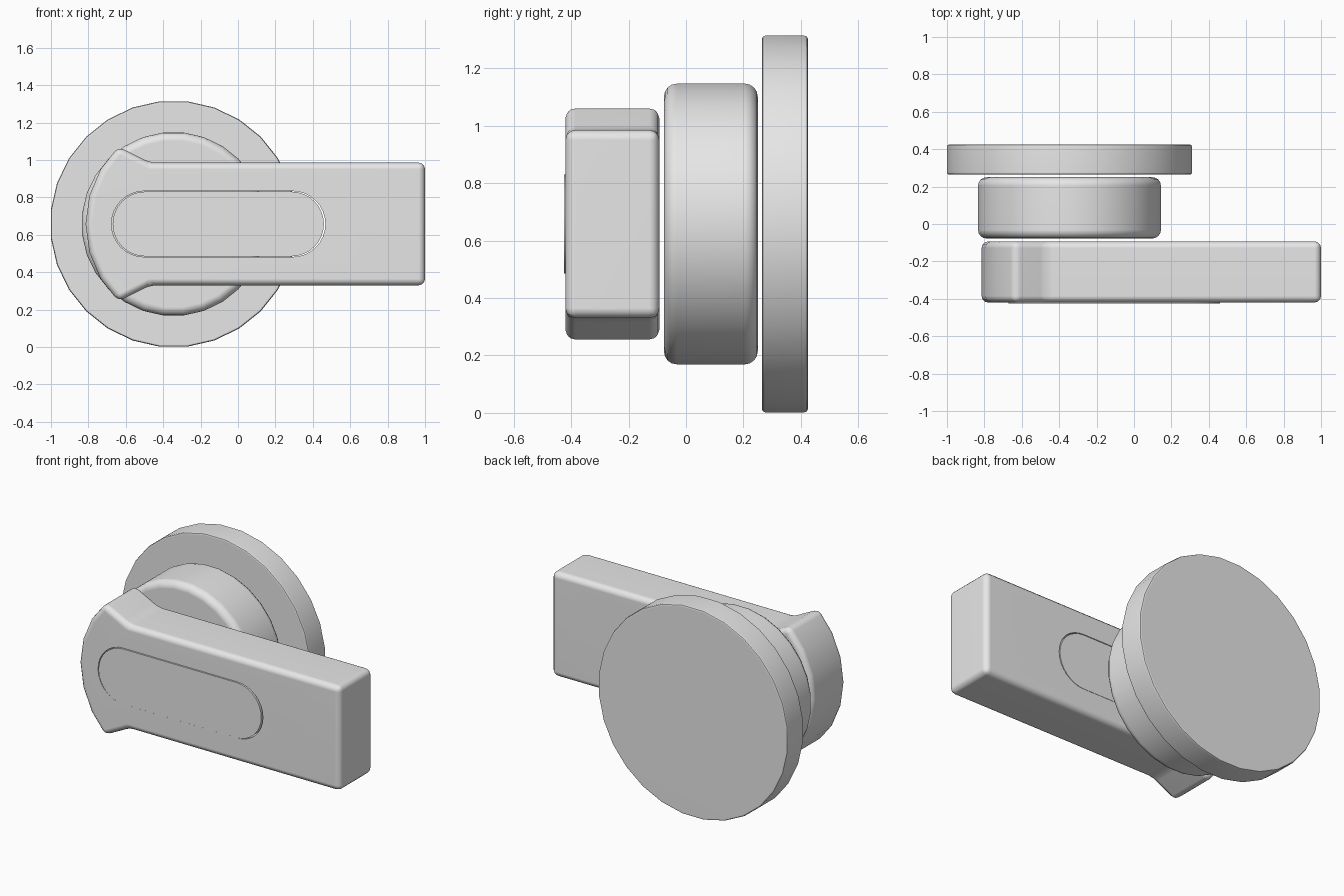
import bpy
import bmesh
from math import cos, sin, pi, radians

if "Cube" in bpy.data.objects:
    bpy.data.objects.remove(bpy.data.objects["Cube"], do_unlink=True)

CX, CZ = -0.345, 0.658      # shared turning axis, running along y

grey = bpy.data.materials.new("plain grey")
grey.use_nodes = True
grey.diffuse_color = (0.8, 0.8, 0.8, 1)
grey.node_tree.nodes["Principled BSDF"].inputs["Base Color"].default_value = (0.8, 0.8, 0.8, 1)


def arc(cx, cz, r, start, end, steps):
    """Points along a circular arc in the x-z plane, angles in degrees."""
    angles = [radians(start + (end - start) * i / steps) for i in range(steps + 1)]
    return [(cx + r * cos(a), cz + r * sin(a)) for a in angles]


def disc(r, sides=28):
    half = 180 / sides
    return arc(CX, CZ, r, half, 360 + half, sides)[:-1]


def pill(x0, x1, r):
    return arc(x1 - r, CZ, r, -90, 90, 16) + arc(x0 + r, CZ, r, 90, 270, 16)


def prism(name, outline, y0, y1, bevel=0, segments=3):
    """Extrude an x-z outline from y0 back to y1, with rounded edges."""
    bm = bmesh.new()
    face = bm.faces.new([bm.verts.new((x, y0, z)) for x, z in outline])
    new = bmesh.ops.extrude_face_region(bm, geom=[face])["geom"]
    bmesh.ops.translate(bm, vec=(0, y1 - y0, 0),
                        verts=[v for v in new if isinstance(v, bmesh.types.BMVert)])
    bmesh.ops.recalc_face_normals(bm, faces=bm.faces)
    mesh = bpy.data.meshes.new(name)
    bm.to_mesh(mesh)
    bm.free()
    mesh.materials.append(grey)
    ob = bpy.data.objects.new(name, mesh)
    bpy.context.collection.objects.link(ob)
    if bevel:
        mod = ob.modifiers.new("rounded edges", "BEVEL")
        mod.width, mod.segments = bevel, segments
        mod.limit_method, mod.angle_limit = "ANGLE", radians(24)
    return ob


def finish(ob):
    """Bake the modifiers, then smooth the shading but keep flats flat."""
    graph = bpy.context.evaluated_depsgraph_get()
    mesh = bpy.data.meshes.new_from_object(ob.evaluated_get(graph))
    ob.modifiers.clear()
    ob.data = mesh
    bpy.ops.object.select_all(action="DESELECT")
    ob.select_set(True)
    bpy.context.view_layer.objects.active = ob
    bpy.ops.object.shade_smooth_by_angle(angle=radians(35))
    weighted = ob.modifiers.new("flat faces", "WEIGHTED_NORMAL")
    weighted.keep_sharp = True


# Wall plate and hub
plate = prism("back_plate", disc(0.66), 0.264, 0.425, 0.012, 2)
hub = prism("hub", disc(0.492), -0.077, 0.25, 0.045, 4)

# Lever: straight arm with a flared, curved head
top_half = [(1.0, CZ + 0.328), (-0.47, CZ + 0.328)]
head = arc(-0.24, CZ, 0.575, 134, 226, 6)
bottom_half = [(x, 2 * CZ - z) for x, z in reversed(top_half)]
lever = prism("lever", top_half + head + bottom_half, -0.42, -0.093, 0.035, 3)

# Slot through the lever
cutter = prism("slot_cutter", pill(-0.677, 0.467, 0.176), -0.6, 0.1)
cut = lever.modifiers.new("slot", "BOOLEAN")
cut.operation, cut.solver, cut.object = "DIFFERENCE", "EXACT", cutter
cutter.hide_render = True

# Pill-shaped insert, standing slightly proud of the slot
insert = prism("lever_insert", pill(-0.67, 0.459, 0.173), -0.425, -0.095)

for part in (plate, hub, lever, insert):
    finish(part)
bpy.data.objects.remove(cutter, do_unlink=True)
